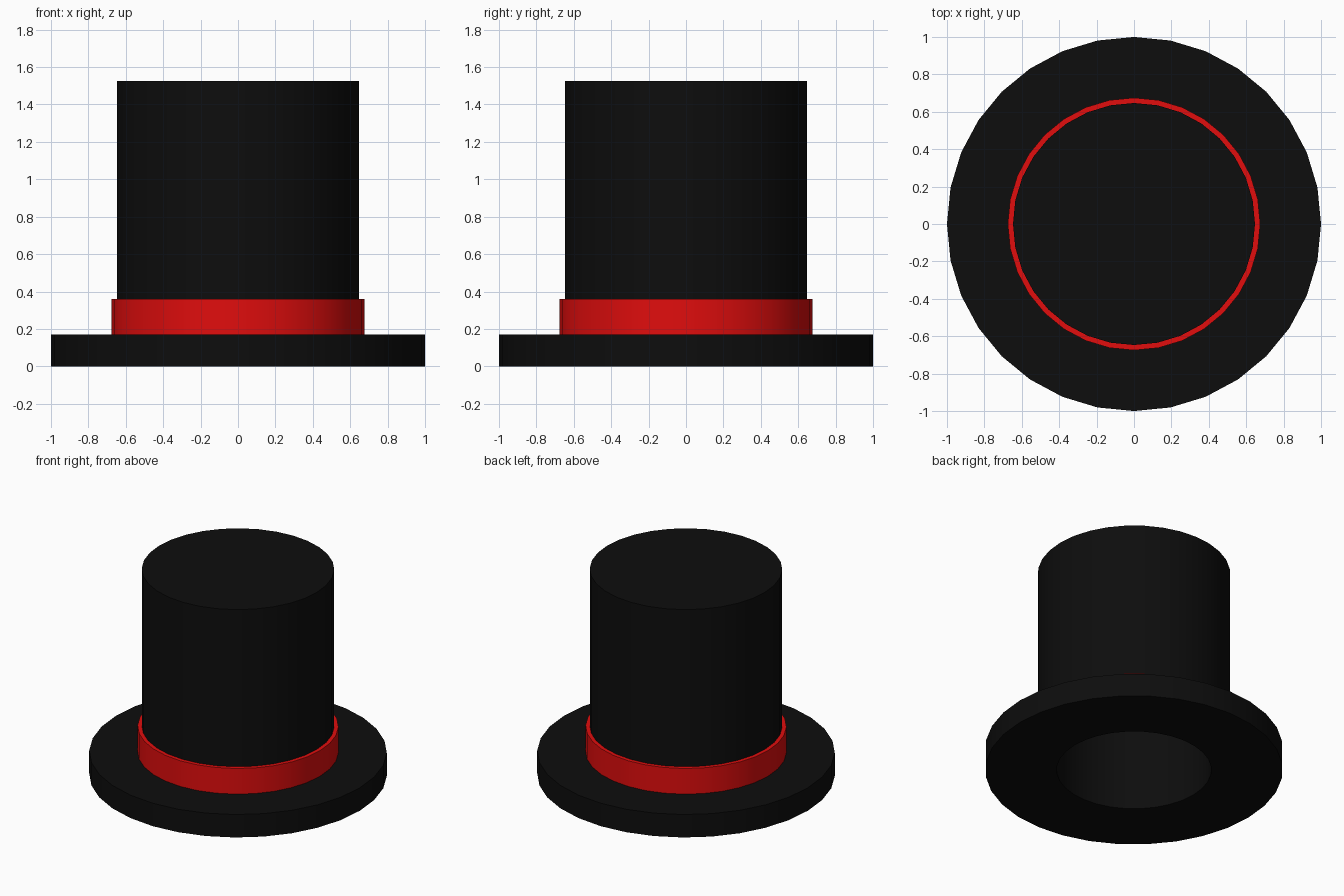
import bpy, bmesh
from math import cos, sin, tau

if "Cube" in bpy.data.objects:
    bpy.data.objects.remove(bpy.data.objects["Cube"])

SIDES = 32


def material(name, rgb):
    m = bpy.data.materials.new(name)
    m.diffuse_color = (*rgb, 1)
    m.use_nodes = True
    m.node_tree.nodes["Principled BSDF"].inputs["Base Color"].default_value = m.diffuse_color
    return m


def lathe(name, profile, mat, closed=False):
    """Spin (radius, z) points around z; open profiles are capped at both ends."""
    bm = bmesh.new()
    rings = [[bm.verts.new((r * cos(tau * i / SIDES), r * sin(tau * i / SIDES), z))
              for i in range(SIDES)] for r, z in profile]
    pairs = list(zip(rings, rings[1:]))
    if closed:
        pairs.append((rings[-1], rings[0]))
    else:
        bm.faces.new(rings[0])
        bm.faces.new(rings[-1])
    for a, b in pairs:
        for i in range(SIDES):
            j = (i + 1) % SIDES
            bm.faces.new((a[i], a[j], b[j], b[i]))
    bmesh.ops.recalc_face_normals(bm, faces=bm.faces)
    mesh = bpy.data.meshes.new(name)
    bm.to_mesh(mesh)
    bm.free()
    mesh.materials.append(mat)
    obj = bpy.data.objects.new(name, mesh)
    bpy.context.collection.objects.link(obj)
    bpy.ops.object.select_all(action='DESELECT')
    obj.select_set(True)
    bpy.context.view_layer.objects.active = obj
    bpy.ops.object.shade_smooth_by_angle(angle=0.52)
    return obj


black = material("black_felt", (0.004, 0.004, 0.004))
red = material("red_ribbon", (0.75, 0.004, 0.004))

# Brim and crown in one shell, hollow from below
lathe("hat_body", [(0.52, 1.40), (0.52, 0), (1, 0), (1, 0.17),
                   (0.647, 0.17), (0.647, 1.525)], black)

# Ribbon around the foot of the crown
lathe("hat_band", [(0.647, 0.17), (0.675, 0.17), (0.675, 0.36),
                   (0.647, 0.36)], red, closed=True)
